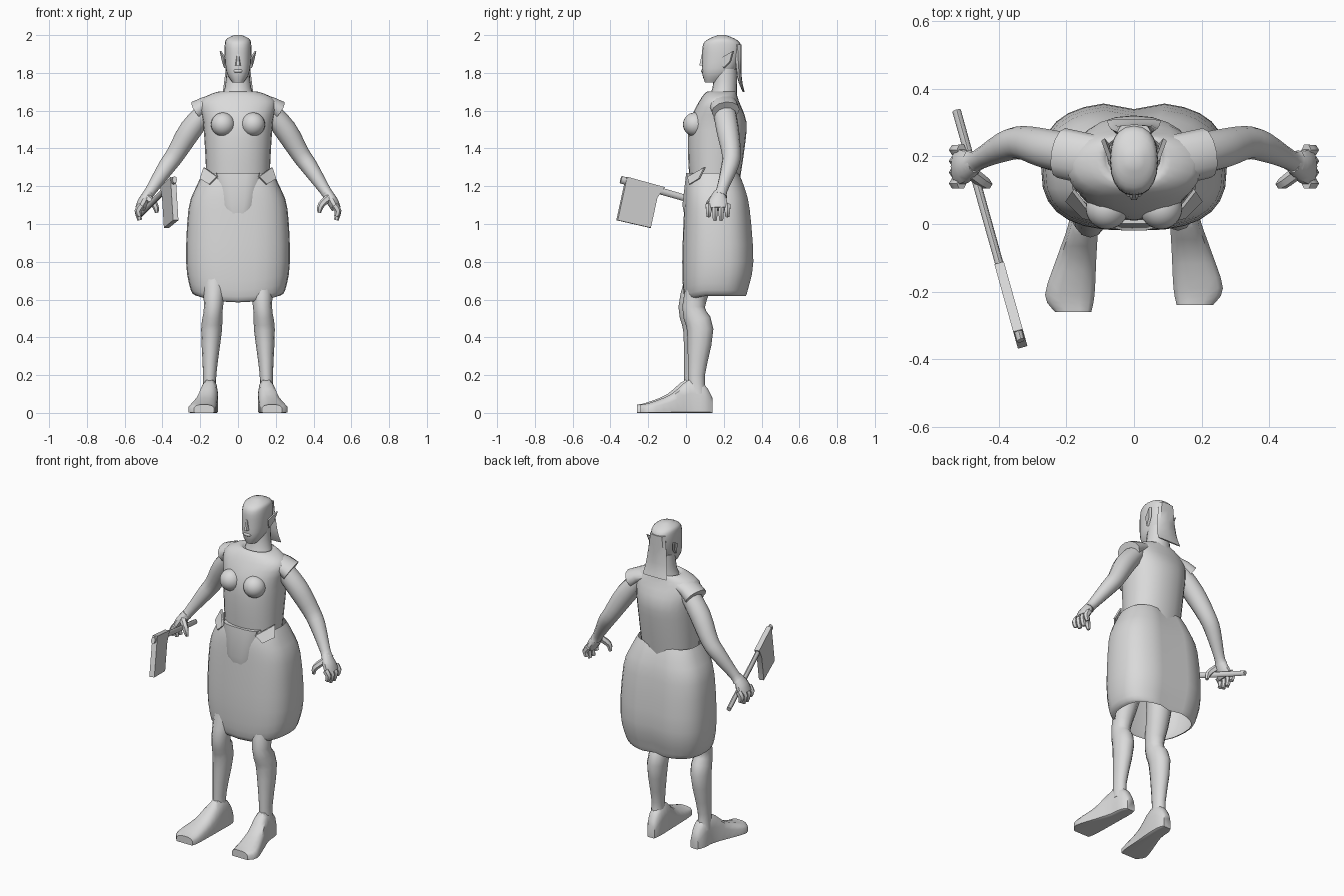
import bpy, bmesh, math
from mathutils import Vector

if "Cube" in bpy.data.objects:
    bpy.data.objects.remove(bpy.data.objects["Cube"])

GREY = (.7, .7, .7, 1)
clay = bpy.data.materials.new("pale_grey")
clay.use_nodes = True
clay.diffuse_color = GREY
clay.node_tree.nodes["Principled BSDF"].inputs["Base Color"].default_value = GREY


def finish(name, bm, angle):
    """Turn a bmesh into a grey object with its sharp edges kept."""
    mesh = bpy.data.meshes.new(name)
    bmesh.ops.recalc_face_normals(bm, faces=bm.faces)
    bm.to_mesh(mesh)
    bm.free()
    mesh.materials.append(clay)
    part = bpy.data.objects.new(name, mesh)
    bpy.context.collection.objects.link(part)
    bpy.ops.object.select_all(action="DESELECT")
    part.select_set(True)
    bpy.context.view_layer.objects.active = part
    bpy.ops.object.shade_smooth_by_angle(angle=math.radians(angle))


def skin(name, rings, capped=True, angle=45):
    """Join a stack of point loops into one surface."""
    bm = bmesh.new()
    loops = [[bm.verts.new(point) for point in ring] for ring in rings]
    for lower, upper in zip(loops, loops[1:]):
        for i in range(len(lower)):
            bm.faces.new((lower[i - 1], lower[i], upper[i], upper[i - 1]))
    if capped:
        bm.faces.new(loops[0])
        bm.faces.new(loops[-1])
    finish(name, bm, angle)


def smooth(rows, steps=3):
    """Pass a soft curve through every column of the rows."""
    result = []
    last = len(rows) - 1
    for i in range(last):
        columns = list(zip(rows[max(i - 1, 0)], rows[i], rows[i + 1], rows[min(i + 2, last)]))
        for step in range(steps):
            t = step / steps
            result.append([b + t / 2 * (c - a + t * (2 * a - 5 * b + 4 * c - d
                           + t * (3 * (b - c) + d - a))) for a, b, c, d in columns])
    return result + [rows[last]]


def squared(value, power):
    """Push a sine or cosine outward so that a circle turns boxy."""
    return math.copysign(abs(value) ** (2 / power), value)


def oval(z, width, front, back, sides=20, power=2):
    """Level rounded loop with a half width, between two depths."""
    middle, depth = (front + back) / 2, (back - front) / 2
    turns = [math.tau * i / sides for i in range(sides)]
    return [Vector((width * squared(math.cos(turn), power),
                    middle + depth * squared(math.sin(turn), power), z)) for turn in turns]


def tube(name, rows, side=1, shift=0, sides=10, steps=3, across_axis=(0, 1, 0)):
    """Limb through rows of x, y, z, radius, radius along the given axis."""
    path = smooth(rows, steps)
    centres = [Vector(row[:3]) for row in path]
    rings = []
    for i, (*_, thin, wide) in enumerate(path):
        ahead = centres[min(i + 1, len(path) - 1)] - centres[max(i - 1, 0)]
        across = ahead.cross(Vector(across_axis)).normalized()
        along = across.cross(ahead).normalized()
        ring = []
        for k in range(sides):
            turn = math.tau * k / sides
            point = centres[i] + across * thin * math.cos(turn) + along * wide * math.sin(turn)
            ring.append(Vector((point.x * side, point.y + shift, point.z)))
        rings.append(ring)
    skin(name, rings)


def slab(name, outline, offset):
    """Flat outline thickened to both sides."""
    skin(name, [[Vector(p) + Vector(offset) for p in outline],
                [Vector(p) - Vector(offset) for p in outline]], angle=30)


def ball(name, centre, radii, angle=45):
    bm = bmesh.new()
    bmesh.ops.create_uvsphere(bm, u_segments=24, v_segments=14, radius=1)
    bmesh.ops.scale(bm, verts=bm.verts, vec=radii)
    bmesh.ops.translate(bm, verts=bm.verts, vec=centre)
    finish(name, bm, angle)


# Head, neck and face
head_rows = [(1.75, .03, .1, .18), (1.8, .06, .085, .25), (1.88, .07, .085, .285),
             (1.95, .07, .09, .29), (1.98, .06, .12, .26), (2, .02, .17, .21)]
skin("head", [oval(*row, power=2.3) for row in smooth(head_rows)])
neck_rows = [(1.64, .1, .11, .27), (1.72, .07, .14, .27), (1.82, .06, .15, .27)]
skin("neck", [oval(*row) for row in smooth(neck_rows)])
skin("nose", [oval(1.84, .016, .068, .11, sides=6), oval(1.9, .008, .082, .11, sides=6)])
ball("lips", (0, .09, 1.81), (.025, .012, .01))

# Tail of hair down the back
hair_rows = [(1.7, .08, .3, .31), (1.78, .07, .27, .295), (1.95, .05, .25, .295)]
skin("hair", [oval(*row, sides=8, power=3) for row in smooth(hair_rows)])

# Sleeveless top with a round neckline
top_rows = [(1.2, .165, .02, .28), (1.4, .175, .01, .31), (1.54, .185, .02, .32),
            (1.65, .2, .07, .28), (1.7, .11, .11, .265), (1.69, .08, .13, .26)]
skin("tunic", [oval(*row, sides=24, power=2.2) for row in smooth(top_rows)])

leg_rows = [(.09, .15, 1.1, .09, .09), (.12, .09, .75, .07, .07), (.13, .04, .56, .05, .06),
            (.14, .075, .44, .055, .07), (.15, .055, .2, .035, .045), (.15, .06, .1, .04, .05)]
arm_rows = [(.15, .2, 1.62, .05, .06), (.25, .22, 1.5, .06, .06), (.33, .24, 1.37, .05, .05),
            (.38, .23, 1.3, .045, .045), (.46, .19, 1.18, .03, .03), (.48, .18, 1.15, .03, .04)]
palm_rows = [(.47, .18, 1.17, .025, .03), (.5, .17, 1.12, .03, .05), (.52, .17, 1.08, .025, .055)]
thumb_rows = [(.48, .15, 1.14, .02, .02), (.44, .12, 1.1, .018, .018), (.43, .12, 1.06, .01, .01)]
sleeve_rows = [(.1, .19, 1.65, .04, .07), (.17, .2, 1.63, .045, .075), (.215, .21, 1.6, .055, .075)]
# Foot sections from heel to toe: depth, middle, half width, height
foot_rows = [(.14, .14, .025, .08), (.1, .145, .04, .15), (.02, .15, .045, .18),
             (-.08, .17, .06, .1), (-.19, .19, .075, .055), (-.24, .18, .055, .045)]

for side, label in ((1, "left"), (-1, "right")):
    ball(label + "_breast", (side * .08, .047, 1.527), (.063, .063, .063))
    tube(label + "_sleeve", sleeve_rows, side, sides=12, steps=1)
    tube(label + "_arm", arm_rows, side, sides=12)
    tube(label + "_palm", palm_rows, side)
    tube(label + "_thumb", thumb_rows, side, sides=6)

    # Four curled fingers, the middle two longest
    for finger in range(4):
        y = .12 + .033 * finger
        end = 1.02 if finger in (1, 2) else 1.04
        knuckles = [(.51, y, 1.1, .018, .018), (.53, y, 1.07, .018, .017), (.52, y, end, .012, .012)]
        tube(f"{label}_finger_{finger + 1}", knuckles, side, sides=6, steps=2)

    # Pointed ear
    slab(label + "_ear", [(side * x, y, z) for x, y, z in (
        (.07, .19, 1.88), (.068, .2, 1.825), (.08, .235, 1.86), (.092, .25, 1.915))],
        (side * .005, -.004, 0))

    # Leg and foot, the right one a little ahead
    shift = 0 if side > 0 else -.02
    tube(label + "_leg", leg_rows, side, shift, sides=12)
    sections = []
    for y, middle, width, height in smooth(foot_rows):
        ring = []
        for k in range(12):
            turn = math.tau * (k + .5) / 12
            x = middle + width * squared(math.cos(turn), 2.8)
            lift = max(0, .3 + .7 * squared(math.sin(turn), 2.8))
            ring.append(Vector((side * x, y + shift, height * lift)))
        sections.append(ring)
    skin(label + "_foot", sections)

    # Pointed flap of cloth at the hip
    slab(label + "_hip_flap", [(side * x, y, z) for x, y, z in (
        (.11, .01, 1.25), (.15, .02, 1.21), (.2, .07, 1.24), (.18, .1, 1.3))],
        (side * .003, -.004, 0))

# Ballooning skirt with a fold down the back and a dipping front hem
skirt_rows = [(1.27, .185, .02, .28), (1.2, .22, 0, .31), (1.08, .262, -.01, .34),
              (.8, .275, -.02, .36), (.65, .25, -.01, .33), (.62, .22, .01, .32)]
rings = []
for z, width, front, back in smooth(skirt_rows):
    ring = oval(z, width, front, back, sides=28, power=2.7)
    for point in ring:
        if point.y > .2 and abs(point.x) < .01:
            point.y -= .02
        if point.y < .1 and z < .75:
            point.z -= .035 * (1 - (point.x / width) ** 2)
    rings.append(ring)
skin("skirt", rings, capped=False)

# Raised apron at the front of the waist
apron_rows = [(1, .05, 0, .1), (1.1, .09, -.02, .1), (1.27, .12, 0, .1)]
skin("apron", [oval(*row, sides=14, power=3) for row in apron_rows], angle=30)

# Axe: long handle through the right fist, broad blade below the tip
butt, tip = Vector((-.525, .335, 1.04)), Vector((-.335, -.345, 1.235))
tube("axe_handle", [(*butt, .015, .013), (*tip, .02, .012)], sides=8, steps=1,
     across_axis=(1, 0, 0))
blade = []
for y, z in ((-.315, 1.25), (-.365, 1.02), (-.19, .98), (-.155, 1.14), (-.115, 1.195)):
    blade.append((butt.lerp(tip, (butt.y - y) / (butt.y - tip.y)).x, y, z))
slab("axe_blade", blade, (.014, .004, 0))
